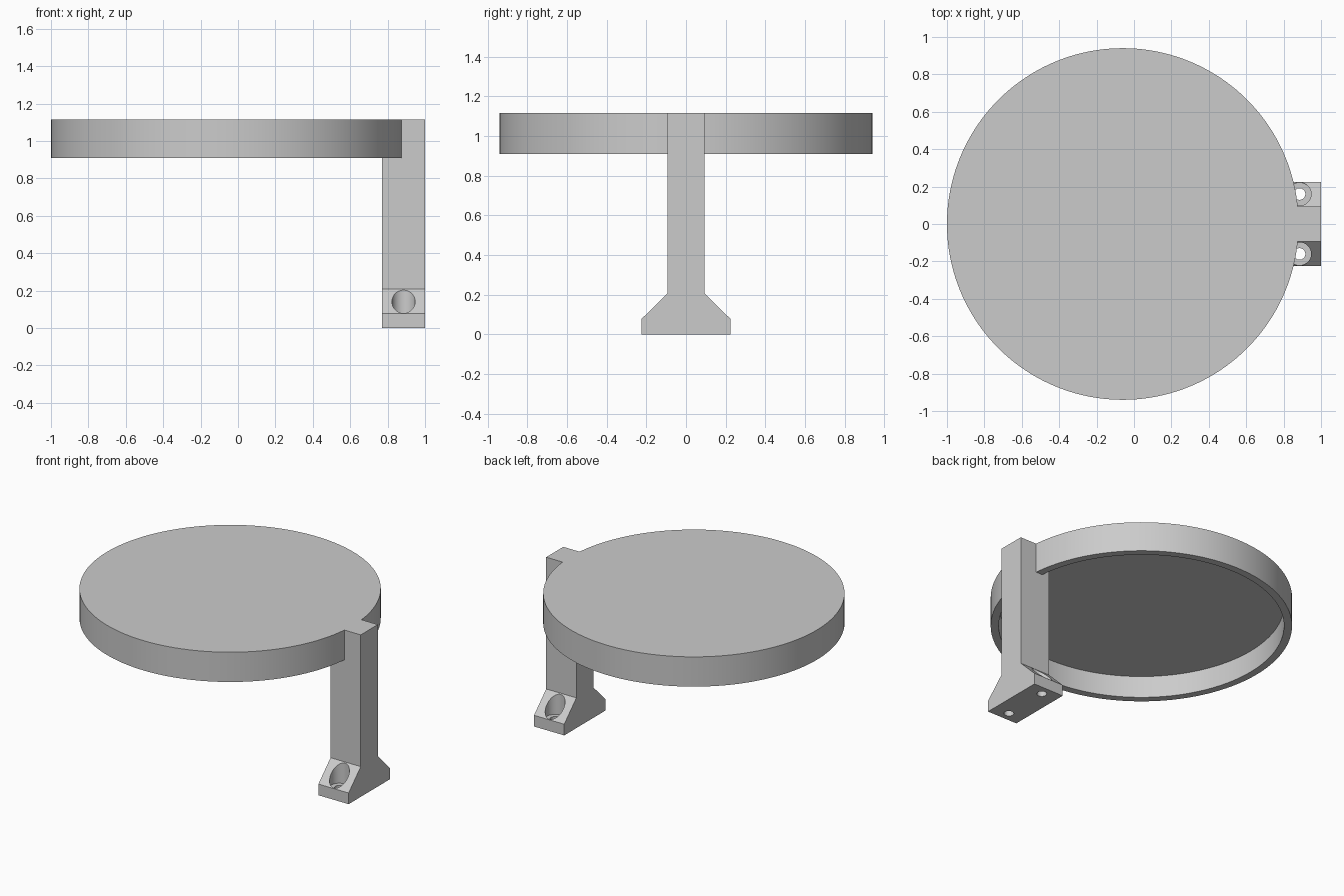
import bpy, bmesh, math

cube = bpy.data.objects.get("Cube")
if cube:
    bpy.data.objects.remove(cube, do_unlink=True)

GREY = (0.6, 0.6, 0.6, 1.0)
mat = bpy.data.materials.new("plain_grey")
mat.use_nodes = True
mat.diffuse_color = GREY
mat.node_tree.nodes["Principled BSDF"].inputs["Base Color"].default_value = GREY


def cylinder(name, radius, x, y, z0, z1, sides):
    bpy.ops.mesh.primitive_cylinder_add(vertices=sides, radius=radius, depth=z1 - z0,
                                        location=(x, y, (z0 + z1) / 2))
    ob = bpy.context.object
    ob.name = name
    ob.data.materials.append(mat)
    return ob


def combine(target, other, operation):
    """Apply a boolean and discard the second solid."""
    mod = target.modifiers.new("combine", "BOOLEAN")
    mod.operation = operation
    mod.solver = "EXACT"
    mod.object = other
    bpy.context.view_layer.objects.active = target
    bpy.ops.object.modifier_apply(modifier=mod.name)
    bpy.data.objects.remove(other, do_unlink=True)


TOP, RIM, DISC_X = 1.115, 0.91, -0.06
POST_IN, POST_OUT = 0.77, 1.0

# Round plate, hollowed from below
plate = cylinder("round_plate_on_post", 0.94, DISC_X, 0, RIM, TOP, 160)
combine(plate, cylinder("recess_cutter", 0.89, DISC_X, 0, RIM - 0.1, 1.06, 160), "DIFFERENCE")

# Post with flared foot: mirrored profile in y-z, extruded along x
half = [(0.225, 0), (0.225, 0.077), (0.093, 0.208), (0.093, TOP)]
outline = half + [(-y, z) for y, z in reversed(half)]
bm = bmesh.new()
face = bm.faces.new([bm.verts.new((POST_IN, y, z)) for y, z in outline])
ext = bmesh.ops.extrude_face_region(bm, geom=[face])
bmesh.ops.translate(bm, vec=(POST_OUT - POST_IN, 0, 0),
                    verts=[v for v in ext["geom"] if isinstance(v, bmesh.types.BMVert)])
bmesh.ops.recalc_face_normals(bm, faces=bm.faces)
mesh = bpy.data.meshes.new("post")
bm.to_mesh(mesh)
bm.free()
mesh.materials.append(mat)
post = bpy.data.objects.new("post", mesh)
bpy.context.collection.objects.link(post)

# Countersunk screw holes through both sides of the foot
for y in (-0.16, 0.16):
    combine(post, cylinder("screw_head_cutter", 0.062, 0.885, y, 0.06, 0.4, 48), "DIFFERENCE")
    combine(post, cylinder("screw_hole_cutter", 0.031, 0.885, y, -0.1, 0.2, 48), "DIFFERENCE")

combine(plate, post, "UNION")

# Smooth round walls, crisp edges
bpy.ops.object.select_all(action="DESELECT")
plate.select_set(True)
bpy.context.view_layer.objects.active = plate
bpy.ops.object.shade_smooth_by_angle(angle=math.radians(30))
